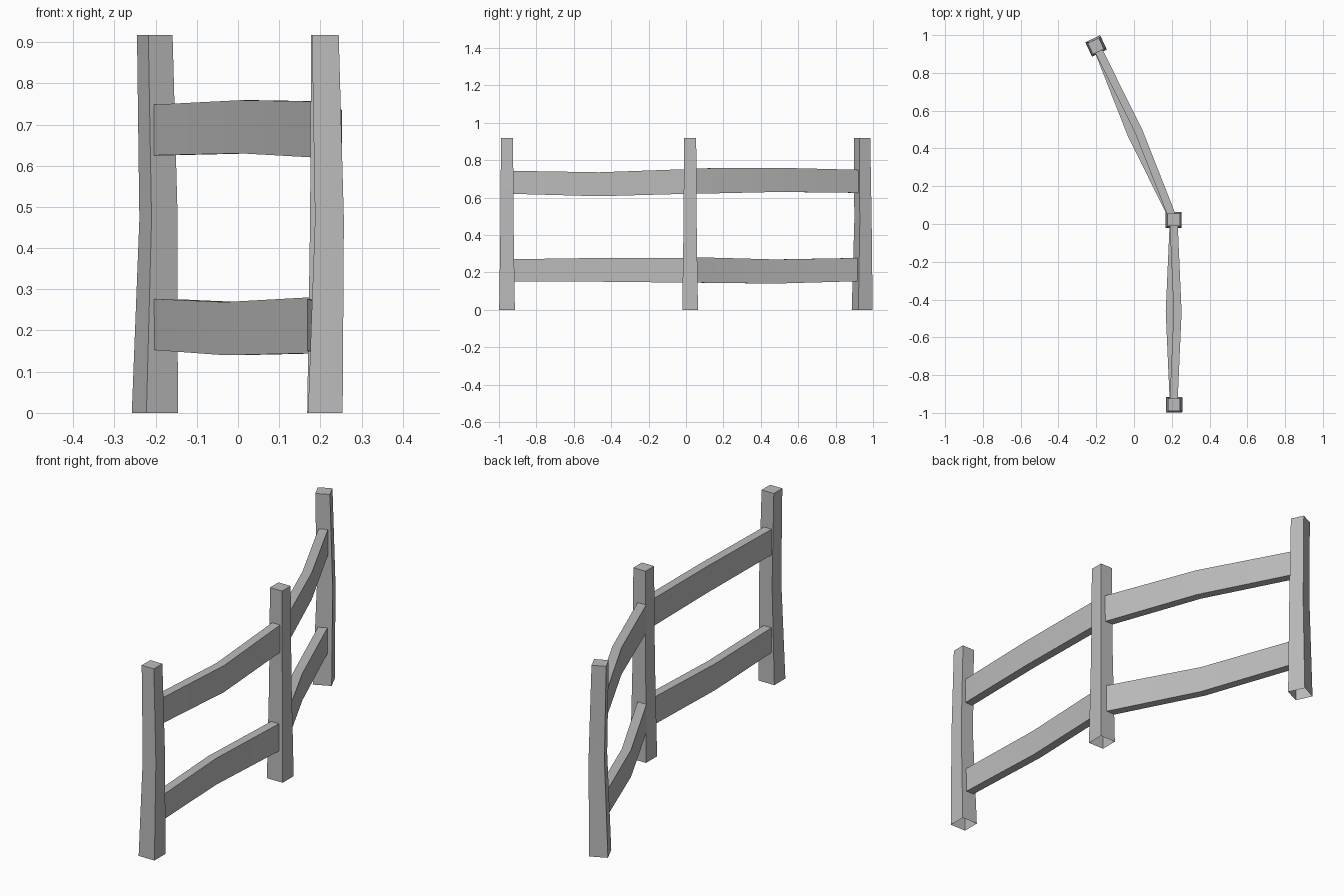
import bpy
import bmesh
from math import radians
from mathutils import Vector, Matrix

cube = bpy.data.objects.get("Cube")
if cube:
    bpy.data.objects.remove(cube, do_unlink=True)

grey = bpy.data.materials.new("weathered_grey")
grey.use_nodes = True
colour = (0.5, 0.5, 0.5, 1)
grey.diffuse_color = colour
grey.node_tree.nodes["Principled BSDF"].inputs["Base Color"].default_value = colour


def loft(name, rings, cap_start, cap_end):
    """Skin a list of four-cornered rings into one object."""
    bm = bmesh.new()
    loops = [[bm.verts.new(p) for p in ring] for ring in rings]
    for a, b in zip(loops, loops[1:]):
        for i in range(4):
            j = (i + 1) % 4
            bm.faces.new((a[i], a[j], b[j], b[i]))
    if cap_start:
        bm.faces.new(loops[0][::-1])
    if cap_end:
        bm.faces.new(loops[-1])
    bmesh.ops.recalc_face_normals(bm, faces=bm.faces)
    mesh = bpy.data.meshes.new(name)
    bm.to_mesh(mesh)
    bm.free()
    mesh.materials.append(grey)
    obj = bpy.data.objects.new(name, mesh)
    bpy.context.collection.objects.link(obj)
    bpy.ops.object.select_all(action="DESELECT")
    obj.select_set(True)
    bpy.context.view_layer.objects.active = obj
    bpy.ops.object.shade_smooth_by_angle(angle=radians(30))
    return obj


CORNERS = ((-1, -1), (1, -1), (1, 1), (-1, 1))


def post(name, x, y, turn, bend):
    """Tapered post, open underneath, slightly bent at mid height."""
    rot = Matrix.Rotation(radians(turn), 3, "Z")
    rings = []
    for half, z, shift in ((0.042, 0, 0), (0.035, 0.47, bend), (0.0325, 0.917, 0)):
        rings.append([Vector((x, y, z)) + rot @ Vector((cx * half + shift, cy * half, 0))
                      for cx, cy in CORNERS])
    loft(name, rings, False, True)


def rail(name, start, end, bow, heights):
    """Plank between two points, bowed sideways; heights are (bottom, top) pairs."""
    a, b = Vector(start), Vector(end)
    along = (b - a).normalized()
    side = Vector((along.y, -along.x))
    rings = []
    for t, push, span in zip((0, 0.5, 1), (0, bow, 0), heights):
        centre = a.lerp(b, t) + side * push
        ring = []
        for cx, cz in CORNERS:
            p = centre + side * cx * 0.021
            ring.append((p.x, p.y, span[(cz + 1) // 2]))
        rings.append(ring)
    loft(name, rings, True, True)


# Posts
post("front_post", 0.212, -0.957, 0, 0.01)
post("middle_post", 0.21, 0.022, 0, 0)
post("back_post", -0.202, 0.942, 25, 0.01)

# Rails of the front and back bays
front_bay = ((0.21, -0.94), (0.21, 0.01))
back_bay = ((0.203, 0.038), (-0.191, 0.925))
rail("front_upper_rail", *front_bay, 0.021, ((0.62, 0.743), (0.607, 0.735), (0.62, 0.752)))
rail("front_lower_rail", *front_bay, -0.021, ((0.15, 0.27), (0.15, 0.277), (0.145, 0.277)))
rail("back_upper_rail", *back_bay, 0.021, ((0.62, 0.756), (0.63, 0.759), (0.625, 0.748)))
rail("back_lower_rail", *back_bay, -0.021, ((0.145, 0.281), (0.14, 0.269), (0.153, 0.277)))
